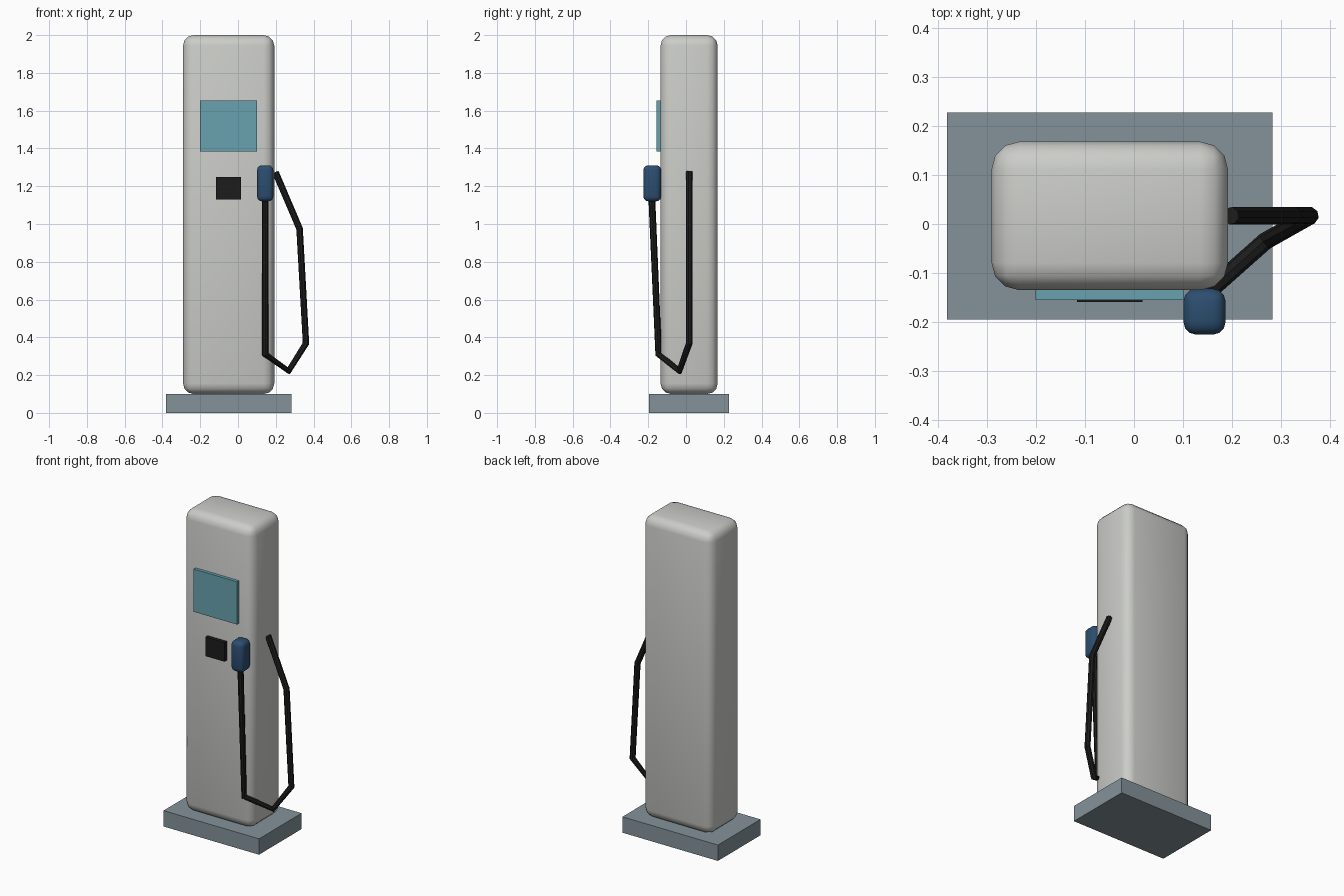
import bpy, bmesh, math
from mathutils import Vector

if "Cube" in bpy.data.objects:
    bpy.data.objects.remove(bpy.data.objects["Cube"])


def material(name, rgb):
    m = bpy.data.materials.new(name)
    m.diffuse_color = (*rgb, 1)
    m.use_nodes = True
    m.node_tree.nodes["Principled BSDF"].inputs["Base Color"].default_value = m.diffuse_color
    return m


light_grey = material("light_grey", (0.60, 0.61, 0.58))
slate = material("slate_grey", (0.23, 0.29, 0.32))
teal = material("screen_teal", (0.14, 0.36, 0.43))
black = material("black", (0.012, 0.012, 0.012))
navy = material("navy_blue", (0.025, 0.075, 0.16))


def box(name, lo, hi, mat, bevel=0, segments=2):
    """Box between two corners, optionally with rounded, smooth edges."""
    lo, hi = Vector(lo), Vector(hi)
    bm = bmesh.new()
    bmesh.ops.create_cube(bm, size=1)
    bmesh.ops.scale(bm, vec=hi - lo, verts=bm.verts)
    if bevel:
        bmesh.ops.bevel(bm, geom=bm.edges[:], offset=bevel, segments=segments,
                        profile=0.5, affect='EDGES')
    mesh = bpy.data.meshes.new(name)
    bm.to_mesh(mesh)
    bm.free()
    mesh.materials.append(mat)
    ob = bpy.data.objects.new(name, mesh)
    ob.location = (lo + hi) / 2
    bpy.context.collection.objects.link(ob)
    if bevel:
        for p in mesh.polygons:
            p.use_smooth = True
    return ob


# Plinth and cabinet
box("base", (-0.382, -0.195, 0), (0.283, 0.228, 0.1), slate)
box("cabinet", (-0.291, -0.135, 0.1), (0.192, 0.168, 2.0), light_grey, 0.056, 3)

# Front display and card reader
box("screen", (-0.201, -0.155, 1.385), (0.101, -0.125, 1.654), teal)
box("card_reader", (-0.116, -0.159, 1.13), (0.017, -0.125, 1.25), black)

# Charging handle
box("handle", (0.101, -0.226, 1.12), (0.187, -0.132, 1.311), navy, 0.026, 3)

# Hose hanging from the handle and looping round to the side
path = [(0.144, -0.182, 1.16), (0.144, -0.145, 0.31), (0.268, -0.035, 0.222),
        (0.36, 0.017, 0.368), (0.326, 0.017, 0.975), (0.198, 0.017, 1.275)]
curve = bpy.data.curves.new("hose", 'CURVE')
curve.dimensions = '3D'
curve.bevel_depth = 0.018
curve.bevel_resolution = 2
curve.use_fill_caps = True
spline = curve.splines.new('POLY')
spline.points.add(len(path) - 1)
for point, co in zip(spline.points, path):
    point.co = (*co, 1)
spline.use_smooth = False
curve.materials.append(black)
hose = bpy.data.objects.new("hose", curve)
bpy.context.collection.objects.link(hose)
